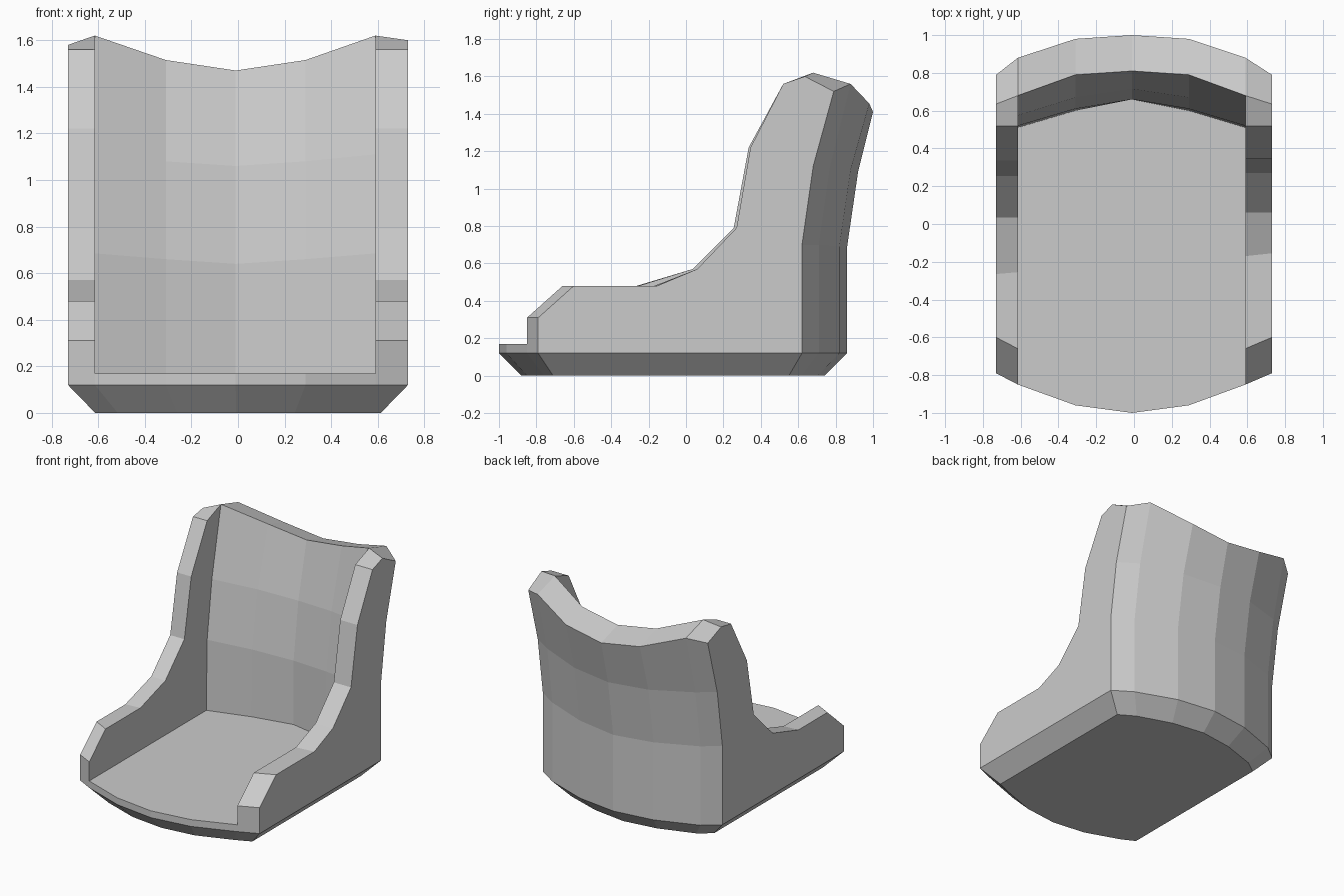
import bpy
import bmesh

if "Cube" in bpy.data.objects:
    bpy.data.objects.remove(bpy.data.objects["Cube"], do_unlink=True)

grey = bpy.data.materials.new("plain_grey")
grey.use_nodes = True
grey.diffuse_color = (0.6, 0.6, 0.6, 1)
grey.node_tree.nodes["Principled BSDF"].inputs["Base Color"].default_value = (0.6, 0.6, 0.6, 1)


def loft(name, sections, closed=True):
    """Skin matching sections; closed sections get end caps."""
    bm = bmesh.new()
    rows = [[bm.verts.new(p) for p in s] for s in sections]
    n = len(rows[0])
    for a, b in zip(rows, rows[1:]):
        for i in range(n if closed else n - 1):
            j = (i + 1) % n
            bm.faces.new((a[i], a[j], b[j], b[i]))
    if closed:
        bm.faces.new(rows[0][::-1])
        bm.faces.new(rows[-1])
    bmesh.ops.recalc_face_normals(bm, faces=bm.faces)
    mesh = bpy.data.meshes.new(name)
    bm.to_mesh(mesh)
    bm.free()
    mesh.materials.append(grey)
    obj = bpy.data.objects.new(name, mesh)
    bpy.context.collection.objects.link(obj)
    return obj


def column(x, profile):
    return [(x, y, z) for y, z in profile]


RIM, PAN = 0.12, 0.17
outer_x = 0.73
inner_x = [-0.615, -0.31, -0.01, 0.29, 0.59]
all_x = [-outer_x] + inner_x + [outer_x]


def across(side, corner, mid, centre):
    """Mirror four values over the seven columns."""
    return [side, corner, mid, centre, mid, corner, side]


# Chamfered base below the rim
front_rim = across(-0.79, -0.85, -0.96, -1.0)
rear_rim = across(0.62, 0.71, 0.82, 0.86)
front_foot = across(-0.71, -0.76, -0.85, -0.88)
rear_foot = across(0.55, 0.62, 0.705, 0.74)


def ring(front, rear, scale, z):
    pts = [(x * scale, y, z) for x, y in zip(all_x, front)]
    return pts + [(x * scale, y, z) for x, y in zip(all_x, rear)][::-1]


loft("base", [ring(front_foot, rear_foot, 0.84, 0),
              ring(front_rim, rear_rim, 1, RIM)])

# Seat pan with a bowed front lip
pan_back = across(0, 0.51, 0.60, 0.66)[1:-1]
loft("seat_pan", [column(x, [(f, RIM), (f, PAN), (b, PAN)])
                  for x, f, b in zip(inner_x, front_rim[1:-1], pan_back)], False)

# Curved backrest: front surface up, over the top edge, rear surface down
corner = [(0.51, PAN), (0.52, 0.685), (0.575, 1.11), (0.68, 1.62),
          (0.88, 1.56), (0.77, 1.12), (0.71, 0.70), (0.71, RIM)]
mid = [(0.60, PAN), (0.61, 0.66), (0.67, 1.08), (0.79, 1.515),
       (0.98, 1.455), (0.88, 1.10), (0.82, 0.69), (0.82, RIM)]
centre = [(0.66, PAN), (0.66, 0.64), (0.715, 1.06), (0.81, 1.47),
          (1.0, 1.41), (0.92, 1.09), (0.86, 0.68), (0.86, RIM)]
loft("backrest", [column(x, p) for x, p in
                  zip(inner_x, [corner, mid, centre, mid, corner])], False)


# Side walls with a stepped armrest outline
def side_wall(name, x_in, x_out, arm_in, arm_out, tip):
    inside = [(-0.85, RIM), (-0.85, 0.31), (-0.66, 0.48)] + arm_in + [(0.52, 1.56)] + corner[3:]
    outside = [(-0.79, RIM), (-0.79, 0.31), (-0.60, 0.48)] + arm_out + [
        (0.52, 1.56), (0.635, tip), (0.79, 1.52), (0.68, 1.12), (0.62, 0.70), (0.62, RIM)]
    loft(name, [column(x_in, inside), column(x_out, outside)])


rise_left = [(0.06, 0.57), (0.27, 0.79), (0.345, 1.22)]
rise_right = [(0.035, 0.57), (0.255, 0.79), (0.335, 1.22)]
side_wall("left_side", inner_x[-1], outer_x,
          [(-0.17, 0.48)] + rise_left, [(-0.155, 0.48)] + rise_left, 1.60)
side_wall("right_side", inner_x[0], -outer_x,
          [(-0.255, 0.48)] + rise_right, [(-0.265, 0.48)] + rise_right, 1.58)
